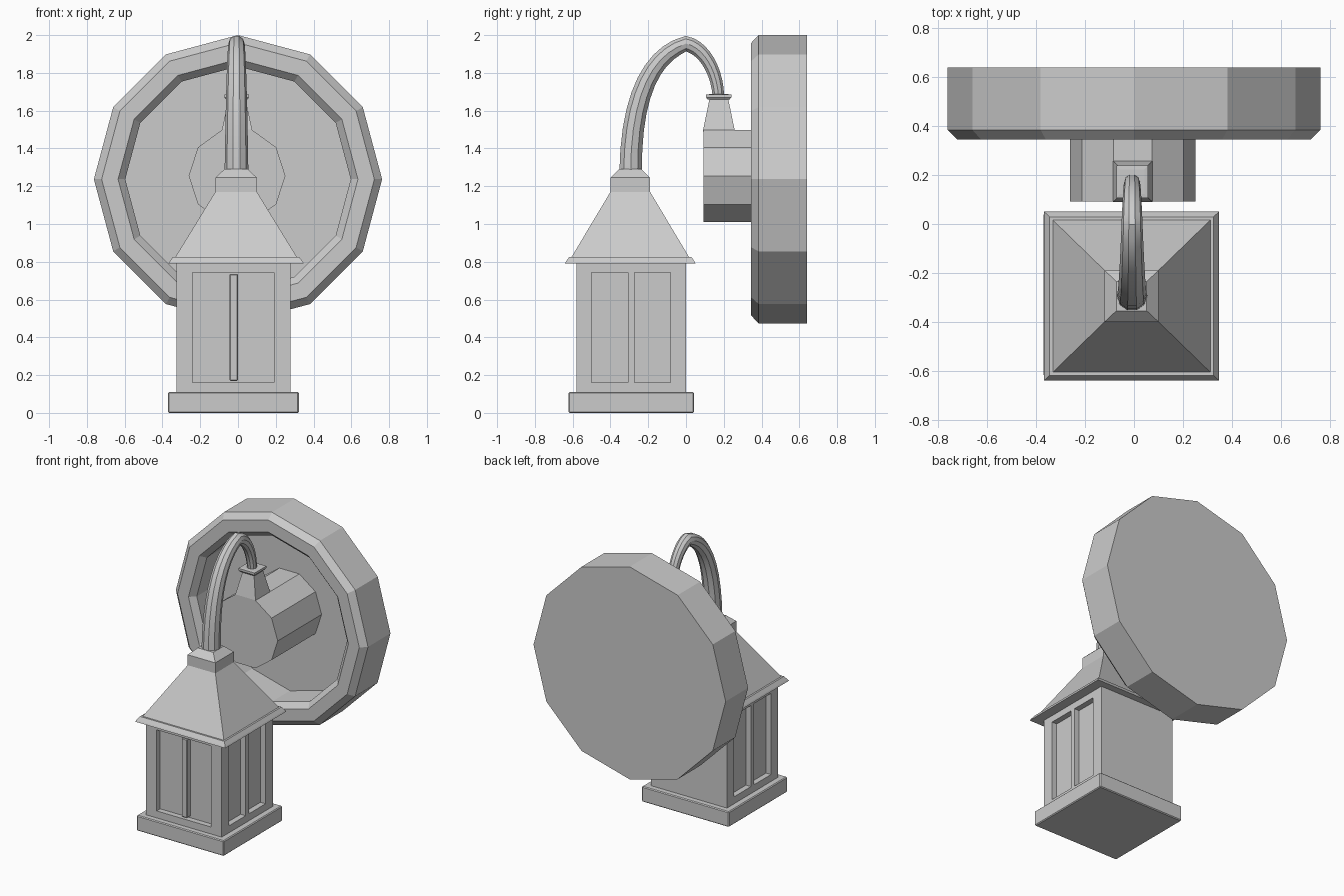
import bpy, bmesh
from math import sin, cos, pi

if "Cube" in bpy.data.objects:
    bpy.data.objects.remove(bpy.data.objects["Cube"])


def loft(name, rings):
    """Skin a stack of equal-length rings and cap both ends."""
    bm = bmesh.new()
    rows = [[bm.verts.new(p) for p in ring] for ring in rings]
    n = len(rows[0])
    for a, b in zip(rows, rows[1:]):
        for i in range(n):
            j = (i + 1) % n
            bm.faces.new((a[i], a[j], b[j], b[i]))
    bm.faces.new(rows[0])
    bm.faces.new(rows[-1])
    bmesh.ops.recalc_face_normals(bm, faces=bm.faces)
    mesh = bpy.data.meshes.new(name)
    bm.to_mesh(mesh)
    bm.free()
    ob = bpy.data.objects.new(name, mesh)
    bpy.context.collection.objects.link(ob)
    return ob


def square_stack(name, cx, cy, profile):
    """Four-sided tapering part from (half_x, half_y, z) steps."""
    return loft(name, [[(cx + sx * hx, cy + sy * hy, z)
                        for sx, sy in ((-1, -1), (1, -1), (1, 1), (-1, 1))]
                       for hx, hy, z in profile])


def drum(name, cx, cz, sides, start, profile):
    """Polygonal disc along y from (radius, y) steps."""
    return loft(name, [[(cx + r * cos(start + 2 * pi * i / sides), y,
                         cz + r * sin(start + 2 * pi * i / sides))
                        for i in range(sides)] for r, y in profile])


def box(name, x0, x1, y0, y1, z0, z1, bevel=0):
    ob = square_stack(name, (x0 + x1) / 2, (y0 + y1) / 2,
                      [((x1 - x0) / 2, (y1 - y0) / 2, z) for z in (z0, z1)])
    if bevel:
        m = ob.modifiers.new("edge_bevel", 'BEVEL')
        m.width = bevel
        m.segments = 1
    return ob


# Wall plate with a recessed front, and the mounting drum inside it
drum("wall_plate", 0, 1.237, 12, pi / 2,
     [(0.763, 0.64), (0.763, 0.385), (0.722, 0.345),
      (0.635, 0.345), (0.597, 0.385), (0.597, 0.59)])
drum("mounting_drum", -0.005, 1.255, 10, 0, [(0.256, 0.092), (0.256, 0.60)])

# Tapered socket and collar on the drum
square_stack("arm_socket", -0.005, 0.174,
             [(0.08, 0.083, 1.49), (0.08, 0.083, 1.50), (0.045, 0.05, 1.66)])
square_stack("socket_collar", -0.007, 0.173,
             [(0.055, 0.057, 1.658), (0.065, 0.067, 1.67),
              (0.065, 0.067, 1.685), (0.05, 0.05, 1.687)])

# Curved, tapering arm
curve = bpy.data.curves.new("curved_arm", 'CURVE')
curve.dimensions = '3D'
curve.bevel_depth = 1
curve.bevel_resolution = 3
curve.resolution_u = 10
curve.use_fill_caps = True
spline = curve.splines.new('BEZIER')
spline.bezier_points.add(2)
path = [  # (y, z), left handle, right handle, radius
    ((-0.293, 1.27), (-0.293, 1.10), (-0.293, 1.70), 0.063),
    ((0, 1.955), (-0.17, 1.90), (0.09, 1.935), 0.043),
    ((0.172, 1.67), (0.165, 1.82), (0.172, 1.60), 0.032)]
for p, (co, left, right, rad) in zip(spline.bezier_points, path):
    p.handle_left_type = p.handle_right_type = 'FREE'
    p.co, p.handle_left, p.handle_right = ((-0.008, *v) for v in (co, left, right))
    p.radius = rad
arm = bpy.data.objects.new("curved_arm", curve)
bpy.context.collection.objects.link(arm)
bpy.context.view_layer.objects.active = arm
arm.select_set(True)
bpy.ops.object.convert(target='MESH')
bpy.ops.object.shade_smooth_by_angle()

# Roof: eave lip, sloping sides, cap block
square_stack("lantern_roof", -0.01, -0.295,
             [(0.358, 0.346, 0.79), (0.353, 0.341, 0.80), (0.335, 0.324, 0.825),
              (0.322, 0.311, 0.825), (0.11, 0.105, 1.17),
              (0.11, 0.105, 1.245), (0.062, 0.06, 1.29)])

# Base and body
box("lantern_base", -0.37, 0.322, -0.622, 0.043, 0, 0.11, 0.006)
body = box("lantern_body", -0.325, 0.277, -0.58, 0, 0.10, 0.80)

# Window recesses: one wide at the front, two on each side, plain back
depth = 0.04
cutters = [box("window_cutter", -0.24, 0.19, -0.70, -0.58 + depth, 0.16, 0.742)]
for y0, y1 in ((-0.50, -0.308), (-0.273, -0.083)):
    cutters.append(box("window_cutter", 0.277 - depth, 0.40, y0, y1, 0.16, 0.742))
    cutters.append(box("window_cutter", -0.45, -0.325 + depth, y0, y1, 0.16, 0.742))
for c in cutters:
    c.hide_render = True
    c.hide_viewport = False
    m = body.modifiers.new("window", 'BOOLEAN')
    m.operation = 'DIFFERENCE'
    m.solver = 'EXACT'
    m.object = c

# Apply the cuts and drop the helpers
deps = bpy.context.evaluated_depsgraph_get()
cut_mesh = bpy.data.meshes.new_from_object(body.evaluated_get(deps))
body.modifiers.clear()
body.data = cut_mesh
for c in cutters:
    bpy.data.objects.remove(c)

# Upright bar across the front window
box("window_bar", -0.045, 0.0, -0.578, -0.53, 0.17, 0.735, 0.005)
